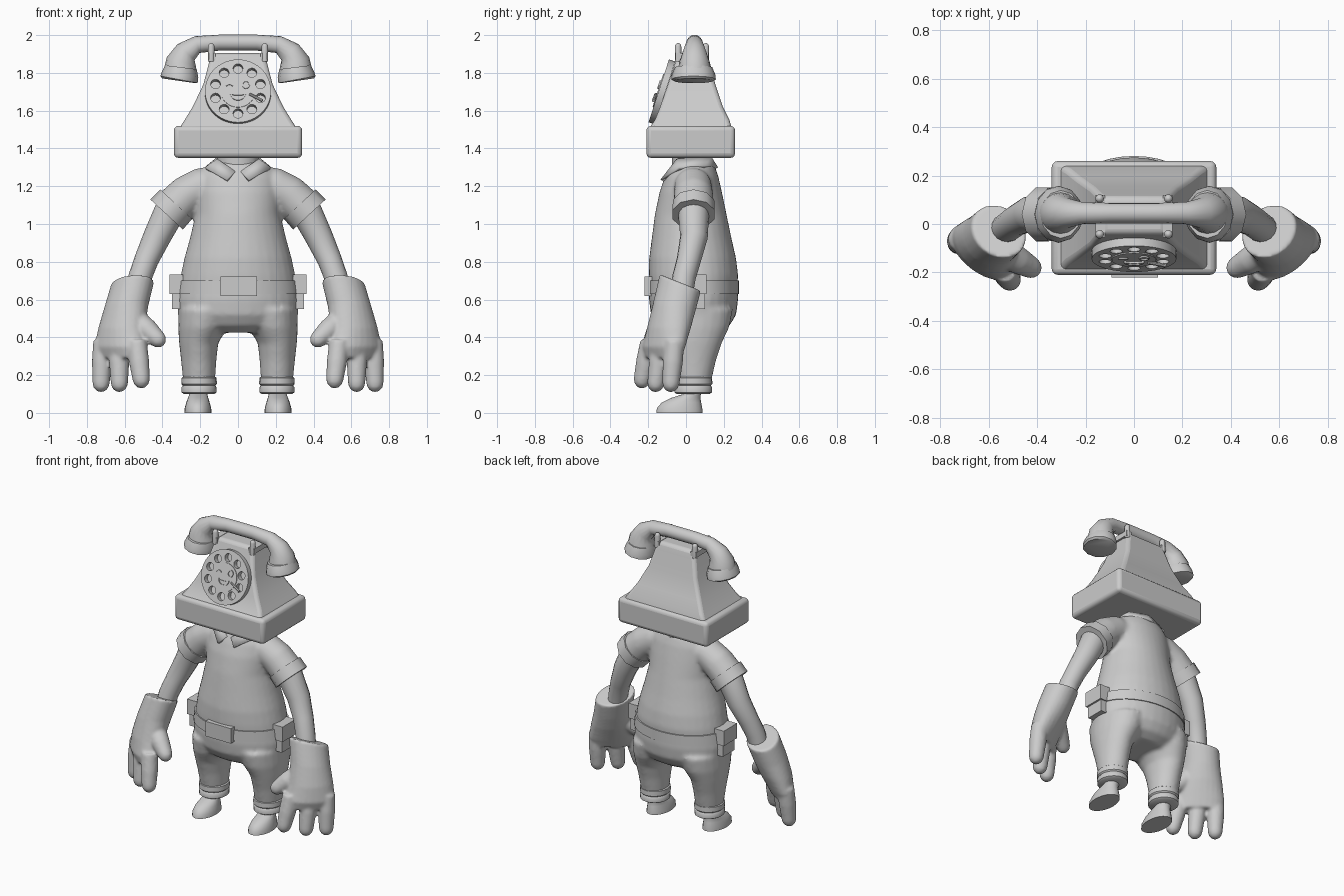
import bpy, bmesh
from math import sin, cos, radians, pi
from mathutils import Vector, Matrix

if "Cube" in bpy.data.objects:
    bpy.data.objects.remove(bpy.data.objects["Cube"])

GREY = bpy.data.materials.new("plain grey")
GREY.use_nodes = True
GREY.diffuse_color = (0.6, 0.6, 0.6, 1)
GREY.node_tree.nodes["Principled BSDF"].inputs["Base Color"].default_value = GREY.diffuse_color
PARTS = []


def finish(name, bm, mirror=False, bevel=0, voxel=0):
    """Turn a bmesh into an object with its modifiers."""
    bmesh.ops.recalc_face_normals(bm, faces=bm.faces)
    mesh = bpy.data.meshes.new(name)
    bm.to_mesh(mesh)
    bm.free()
    mesh.materials.append(GREY)
    ob = bpy.data.objects.new(name, mesh)
    bpy.context.collection.objects.link(ob)
    if bevel:
        mod = ob.modifiers.new("round", "BEVEL")
        mod.width, mod.segments, mod.limit_method = bevel, 3, "ANGLE"
    if voxel:
        mod = ob.modifiers.new("fuse", "REMESH")
        mod.mode, mod.voxel_size, mod.use_smooth_shade = "VOXEL", voxel, True
        mod = ob.modifiers.new("soften", "SMOOTH")
        mod.iterations = 6
    if mirror:
        ob.modifiers.new("mirror", "MIRROR")
    PARTS.append(ob)
    return ob


def skin(bm, rings):
    """Bridge equal loops of points and cap both ends."""
    loops = [[bm.verts.new(p) for p in ring] for ring in rings]
    n = len(loops[0])
    for lo, hi in zip(loops, loops[1:]):
        for i in range(n):
            bm.faces.new((lo[i], lo[(i + 1) % n], hi[(i + 1) % n], hi[i]))
    bm.faces.new(loops[0])
    bm.faces.new(loops[-1])
    return bm


def loft(bm, rings, n=24):
    """Stack ellipses: x, y, z, half width, half depth, turn, slope."""
    out = []
    for x, y, z, a, b, *extra in rings:
        turn, slope = (extra + [0, 0])[:2]
        c, s = cos(radians(turn)), sin(radians(turn))
        ring = []
        for i in range(n):
            u, v = a * cos(2 * pi * i / n), b * sin(2 * pi * i / n)
            dy = u * s + v * c
            ring.append((x + u * c - v * s, y + dy, z + slope * dy))
        out.append(ring)
    return skin(bm, out)


def tube(bm, path, n=16, tip=False, wide=1.0):
    """Sweep circles along x, y, z, radius points."""
    pts = [(Vector(p[:3]), p[3]) for p in path]
    if tip:
        end, r = pts[-1]
        t = (end - pts[-2][0]).normalized()
        pts += [(end + t * r * k, r * q) for k, q in ((0.5, 0.85), (0.85, 0.5), (1, 0.15))]
    out = []
    for i, (p, r) in enumerate(pts):
        t = pts[min(i + 1, len(pts) - 1)][0] - pts[max(i - 1, 0)][0]
        u = t.cross(Vector((0, 1, 0))).normalized()
        v = u.cross(t).normalized() * wide
        out.append([p + r * (u * cos(2 * pi * k / n) + v * sin(2 * pi * k / n)) for k in range(n)])
    return skin(bm, out)


def box(bm, x0, x1, y0, y1, z0, z1):
    return skin(bm, [[(x0, y0, z), (x1, y0, z), (x1, y1, z), (x0, y1, z)] for z in (z0, z1)])


def new():
    return bmesh.new()


# Telephone head: base slab, flared body, cradle
finish("phone_base", box(new(), -0.34, 0.34, -0.21, 0.26, 1.35, 1.52), bevel=0.025)
profile = [(1.5, 0.315, -0.2, 0.245), (1.55, 0.283, -0.165, 0.23), (1.62, 0.24, -0.137, 0.195),
           (1.74, 0.183, -0.095, 0.155), (1.86, 0.152, -0.055, 0.125), (1.905, 0.13, -0.04, 0.11)]
finish("phone_body", skin(new(), [[(-w, f, z), (w, f, z), (w, b, z), (-w, b, z)]
                                  for z, w, f, b in profile]), bevel=0.02)
cradle = box(new(), 0.12, 0.16, -0.055, 0.12, 1.87, 1.905)
for y in (-0.042, 0.105):
    tube(cradle, [(0.142, y, 1.86, 0.018), (0.142, y, 1.94, 0.018)], n=10, tip=True)
finish("cradle", cradle, mirror=True)

# Handset: grip with two bells and flared rims
half = [(-0.305, 0.045, 1.81, 0.088), (-0.3, 0.045, 1.86, 0.08), (-0.275, 0.045, 1.91, 0.062),
        (-0.215, 0.045, 1.95, 0.046), (-0.1, 0.045, 1.96, 0.042)]
finish("handset_grip", tube(new(), half + [(-x, y, z, r) for x, y, z, r in half[::-1]]))
finish("handset_rim", tube(new(), [(0.313, 0.04, 1.758, 0.09), (0.312, 0.04, 1.765, 0.1),
                                   (0.307, 0.04, 1.79, 0.098), (0.302, 0.04, 1.83, 0.084)],
                           n=12, wide=1.18), mirror=True)

# Dial: punched disc, winking face and finger stop, built flat and then tilted
TILT = Matrix.Translation((0, -0.13, 1.7)) @ Matrix.Rotation(radians(72), 4, "X")


def disc(bm, x, y, z0, z1, r, n=32):
    return loft(bm, [(x, y, z0, r, r), (x, y, z1, r, r)], n)


cutter_bm = new()
for i in range(10):
    a = radians(36 * i + 90)
    disc(cutter_bm, 0.125 * cos(a), 0.125 * sin(a), -0.03, 0.05, 0.026, 16)
cutter = finish("hole_cutter", cutter_bm)
cutter.hide_render = True
dial = finish("dial", disc(new(), 0, 0, -0.02, 0.015, 0.175, 48))
mod = dial.modifiers.new("holes", "BOOLEAN")
mod.operation, mod.object, mod.solver = "DIFFERENCE", cutter, "EXACT"
bpy.context.view_layer.update()
dial.data = bpy.data.meshes.new_from_object(dial.evaluated_get(bpy.context.evaluated_depsgraph_get()))
dial.modifiers.clear()
PARTS.remove(cutter)
bpy.data.objects.remove(cutter)


def stroke(bm, cx, cy, rx, ry, start, stop, width, steps=16):
    """Raised curved stroke on the dial."""
    for i in range(steps):
        a, b = (radians(start + (stop - start) * k / steps) for k in (i, i + 1))
        flat = [(cx + (rx + s) * cos(t), cy + (ry + s) * sin(t))
                for t, s in ((a, -width), (a, width), (b, width), (b, -width))]
        skin(bm, [[(x, y, z) for x, y in flat] for z in (0.014, 0.027)])


plate = finish("dial_centre", disc(new(), 0, 0, 0.01, 0.02, 0.092))
face = new()
stroke(face, 0.042, 0.033, 0.018, 0.02, 0, 360, 0.003)
stroke(face, -0.045, 0.02, 0.018, 0.014, 20, 160, 0.003)
stroke(face, 0, -0.015, 0.038, 0.036, 180, 360, 0.004)
stroke(face, 0, -0.015, 0.038, 0.01, 180, 360, 0.003)
face = finish("dial_face", face)
stop = finish("finger_stop", tube(new(), [(0.06, -0.02, 0.025, 0.007), (0.13, -0.058, 0.025, 0.009)], n=8))
for ob in (dial, plate, face, stop):
    ob.matrix_world = TILT

# Neck, shirt with sleeves, collar
finish("neck", loft(new(), [(0, 0.025, 1.22, 0.11, 0.1), (0, 0.025, 1.36, 0.11, 0.1)]))
shirt = loft(new(), [(0, 0.04, 0.66, 0.312, 0.232), (0, 0.04, 0.73, 0.303, 0.236),
                     (0, 0.035, 0.82, 0.284, 0.23), (0, 0.03, 0.92, 0.256, 0.212),
                     (0, 0.025, 1.05, 0.225, 0.19), (0, 0.025, 1.17, 0.225, 0.165),
                     (0, 0.03, 1.25, 0.215, 0.142), (0, 0.035, 1.3, 0.18, 0.12),
                     (0, 0.035, 1.33, 0.12, 0.1)], 32)
for s in (-1, 1):
    tube(shirt, [(s * 0.1, 0.035, 1.215, 0.09), (s * 0.19, 0.037, 1.2, 0.1),
                 (s * 0.27, 0.04, 1.155, 0.104), (s * 0.35, 0.04, 1.08, 0.106)], 20)
finish("shirt", shirt, voxel=0.013)
finish("sleeve_band", tube(new(), [(0.327, 0.04, 1.105, 0.115), (0.378, 0.04, 1.05, 0.117)], n=10),
       mirror=True)
low = [(0.06, -0.135, 1.235), (0.175, -0.04, 1.3), (0.165, 0.1, 1.31), (0, 0.17, 1.3)]
top = [(0.015, -0.1, 1.28), (0.11, -0.05, 1.345), (0.11, 0.09, 1.355), (0, 0.135, 1.355)]
bm = new()
lows, tops = ([bm.verts.new(p) for p in row] for row in (low, top))
for i in range(3):
    bm.faces.new((lows[i], lows[i + 1], tops[i + 1], tops[i]))
collar = finish("collar", bm, mirror=True)
collar.modifiers.new("thickness", "SOLIDIFY").thickness = 0.018

# Trousers, rolled cuffs and shoes
trousers = loft(new(), [(0, 0.04, 0.68, 0.313, 0.234), (0, 0.04, 0.6, 0.324, 0.236),
                        (0, 0.04, 0.52, 0.318, 0.226), (0, 0.04, 0.46, 0.28, 0.19),
                        (0, 0.04, 0.425, 0.19, 0.13)], 32)
for s in (-1, 1):
    loft(trousers, [(s * 0.165, 0.04, 0.55, 0.15, 0.21), (s * 0.187, 0.04, 0.45, 0.13, 0.188),
                    (s * 0.208, 0.04, 0.37, 0.104, 0.15), (s * 0.208, 0.04, 0.28, 0.094, 0.12),
                    (s * 0.206, 0.04, 0.16, 0.084, 0.092)])
finish("trousers", trousers, voxel=0.013)
cuff = [(0.1, 0.08), (0.108, 0.092), (0.135, 0.093), (0.145, 0.086), (0.153, 0.094),
        (0.185, 0.093), (0.195, 0.08)]
finish("trouser_cuff", loft(new(), [(0.206, 0.038, z, r, r * 1.08) for z, r in cuff], 20), mirror=True)
finish("shoe", loft(new(), [(0.212, -0.035, 0, 0.072, 0.122), (0.212, -0.034, 0.025, 0.07, 0.12),
                            (0.212, -0.024, 0.055, 0.062, 0.104), (0.211, 0, 0.08, 0.053, 0.076),
                            (0.21, 0.033, 0.1, 0.047, 0.046), (0.21, 0.035, 0.14, 0.047, 0.046)]),
       mirror=True)

# Belt, buckle and side pouches
finish("belt", loft(new(), [(0, 0.04, 0.63, 0.325, 0.241), (0, 0.04, 0.7, 0.316, 0.241)], 40))
finish("buckle", box(new(), -0.093, 0.1, -0.22, -0.17, 0.62, 0.722))
pouch = box(new(), 0.28, 0.35, -0.025, 0.1, 0.55, 0.7)
box(pouch, 0.29, 0.362, -0.035, 0.108, 0.63, 0.732)
finish("belt_pouch", pouch, mirror=True)

# Arms and gloves
finish("arm", tube(new(), [(0.32, 0.04, 1.12, 0.085), (0.365, 0.04, 1.06, 0.082), (0.43, 0.042, 0.93, 0.073),
                           (0.485, 0.015, 0.81, 0.064), (0.518, -0.01, 0.72, 0.062),
                           (0.54, -0.025, 0.62, 0.06)]), mirror=True)
glove = loft(new(), [(0.557, -0.03, 0.69, 0.122, 0.1, 39, -0.4), (0.592, -0.062, 0.56, 0.124, 0.104, 39, -0.2),
                     (0.615, -0.09, 0.45, 0.138, 0.1, 39), (0.63, -0.118, 0.35, 0.155, 0.08, 39),
                     (0.63, -0.125, 0.29, 0.145, 0.055, 39)])
for x, y, tx, ty, tz in ((0.535, -0.19, 0.512, -0.232, 0.175), (0.63, -0.125, 0.628, -0.16, 0.155),
                         (0.715, -0.06, 0.725, -0.08, 0.155)):
    tube(glove, [(x, y, 0.38, 0.052), ((x + tx) / 2, (y + ty) / 2, 0.27, 0.054), (tx, ty, tz, 0.046)],
         tip=True)
tube(glove, [(0.55, -0.1, 0.5, 0.06), (0.48, -0.15, 0.44, 0.058), (0.425, -0.18, 0.39, 0.046)], tip=True)
finish("glove", glove, mirror=True, voxel=0.009)

# Smooth shading with crisp edges kept
bpy.ops.object.select_all(action="DESELECT")
for ob in PARTS:
    ob.select_set(True)
bpy.context.view_layer.objects.active = PARTS[0]
bpy.ops.object.shade_smooth_by_angle(angle=radians(40))
